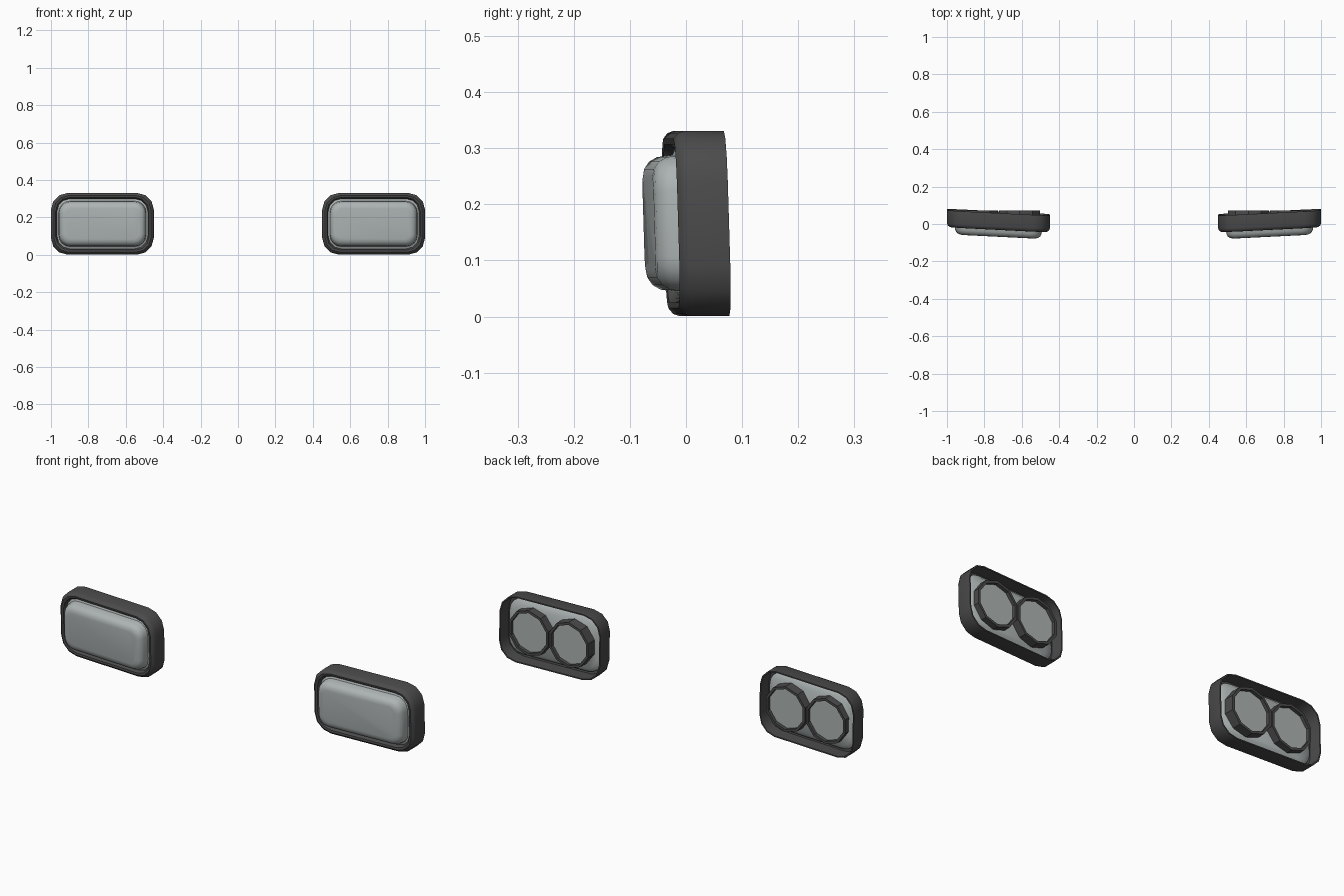
import bpy, bmesh, math

if "Cube" in bpy.data.objects:
    bpy.data.objects.remove(bpy.data.objects["Cube"])

CX, CZ = 0.725, 0.166


def material(name, rgb):
    m = bpy.data.materials.new(name)
    m.diffuse_color = (*rgb, 1)
    m.use_nodes = True
    m.node_tree.nodes["Principled BSDF"].inputs["Base Color"].default_value = m.diffuse_color
    return m


dark = material("dark rubber", (0.07, 0.07, 0.07))
glass = material("pale lens grey", (0.42, 0.46, 0.455))


def rounded_rect(hw, hh, r, seg):
    pts = []
    for k, (sx, sz) in enumerate([(1, 1), (-1, 1), (-1, -1), (1, -1)]):
        for i in range(seg + 1):
            a = math.pi / 2 * (k + i / seg)
            pts.append((sx * (hw - r) + r * math.cos(a), sz * (hh - r) + r * math.sin(a)))
    return pts


def circle(r, n=10):
    return [(r * math.cos(2 * math.pi * (i + .5) / n), r * math.sin(2 * math.pi * (i + .5) / n))
            for i in range(n)]


def loft(name, loops, mat, cx=CX, cap=False, closed=False, lean=True, smooth=40):
    """Skin a list of (outline, depth) loops and mirror it to the other side."""
    bm = bmesh.new()
    rings = []
    for pts, d in loops:
        # lamps lean: outer end and lower edge sit further back
        rings.append([bm.verts.new((cx + u, d + (0.05 * u - 0.03 * w if lean else 0), CZ + w))
                      for u, w in pts])
    pairs = list(zip(rings, rings[1:]))
    if closed:
        pairs.append((rings[-1], rings[0]))
    for a, b in pairs:
        n = len(a)
        for i in range(n):
            bm.faces.new((a[i], a[(i + 1) % n], b[(i + 1) % n], b[i]))
    if cap:
        bm.faces.new(rings[0])
        bm.faces.new(rings[-1])
    bmesh.ops.recalc_face_normals(bm, faces=bm.faces)
    me = bpy.data.meshes.new(name)
    bm.to_mesh(me)
    bm.free()
    ob = bpy.data.objects.new(name, me)
    bpy.context.collection.objects.link(ob)
    me.materials.append(mat)
    ob.modifiers.new("mirror", 'MIRROR')
    bpy.context.view_layer.objects.active = ob
    ob.select_set(True)
    bpy.ops.object.shade_smooth_by_angle(angle=math.radians(smooth))
    ob.select_set(False)
    return ob


# Dark surround: open-backed shell with a rounded front lip
frame = [(0.275, 0.165, 0.09, 0.063), (0.275, 0.165, 0.09, -0.008),
         (0.271, 0.161, 0.088, -0.019), (0.260, 0.151, 0.080, -0.027),
         (0.250, 0.141, 0.074, -0.025), (0.243, 0.134, 0.070, -0.014),
         (0.243, 0.134, 0.070, -0.006), (0.267, 0.157, 0.084, 0.000),
         (0.269, 0.159, 0.086, 0.063)]
loft("lamp_surround", [(rounded_rect(w, h, r, 3), d) for w, h, r, d in frame],
     dark, closed=True, smooth=35)

# Pale lens body: domed front, flange and flat back plate
lens = [(0.195, 0.082, 0.030, -0.066), (0.212, 0.097, 0.042, -0.063),
        (0.224, 0.110, 0.053, -0.054), (0.231, 0.118, 0.059, -0.040),
        (0.234, 0.122, 0.062, -0.012), (0.252, 0.140, 0.072, -0.003),
        (0.252, 0.140, 0.072, 0.015), (0.232, 0.120, 0.060, 0.032)]
loft("lens_body", [(rounded_rect(w, h, r, 4), d) for w, h, r, d in lens],
     glass, cap=True, smooth=45)

# Two bulb sockets behind each lens: dark tube with a pale disc inside
for label, x in (("inner", CX - 0.113), ("outer", CX + 0.113)):
    loft(label + "_socket_tube",
         [(circle(0.116), 0.02), (circle(0.116), 0.073),
          (circle(0.103), 0.073), (circle(0.103), 0.02)],
         dark, cx=x, closed=True, lean=False, smooth=20)
    loft(label + "_socket_disc", [(circle(0.105), 0.045), (circle(0.105), 0.056)],
         glass, cx=x, cap=True, lean=False, smooth=20)
